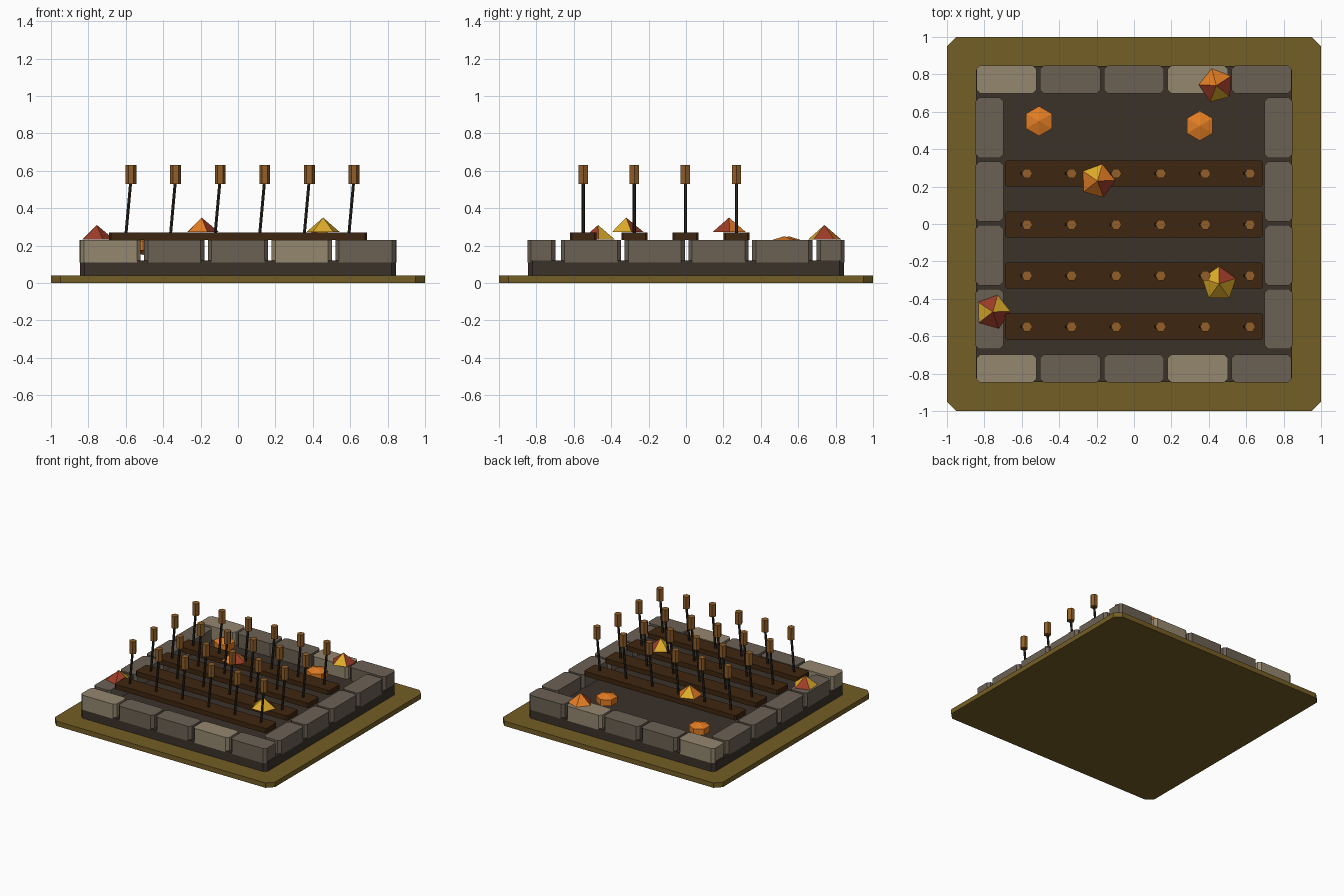
import bpy, bmesh, math
from mathutils import Matrix, Vector

if "Cube" in bpy.data.objects:
    bpy.data.objects.remove(bpy.data.objects["Cube"])


def material(name, r, g, b):
    m = bpy.data.materials.new(name)
    lin = [((c / 255 + 0.055) / 1.055) ** 2.4 for c in (r, g, b)]
    m.diffuse_color = (*lin, 1)
    m.use_nodes = True
    m.node_tree.nodes["Principled BSDF"].inputs["Base Color"].default_value = m.diffuse_color
    return m


GROUND = material("dry_grass", 116, 94, 37)
SOIL = material("soil", 59, 50, 42)
STONE = material("grey_stone", 108, 97, 84)
LIGHT = material("pale_stone", 148, 135, 110)
PLANK = material("dark_earth_row", 62, 38, 16)
STEM = material("dark_stem", 44, 38, 30)
HEAD = material("brown_seed_head", 146, 95, 40)
ORANGE = material("orange", 226, 125, 36)
RED = material("rust_red", 158, 60, 40)
YELLOW = material("golden_yellow", 222, 172, 42)


def finish(name, bm, *mats):
    bmesh.ops.recalc_face_normals(bm, faces=bm.faces)
    me = bpy.data.meshes.new(name)
    bm.to_mesh(me)
    bm.free()
    for m in mats:
        me.materials.append(m)
    ob = bpy.data.objects.new(name, me)
    bpy.context.collection.objects.link(ob)
    return ob


def slab(name, x, y, sx, sy, z0, z1, cut, mat):
    """Box with chamfered vertical corners."""
    bm = bmesh.new()
    a, b = sx / 2, sy / 2
    pts = [(a, b - cut), (a - cut, b), (cut - a, b), (-a, b - cut),
           (-a, cut - b), (cut - a, -b), (a - cut, -b), (a, cut - b)]
    face = bm.faces.new([bm.verts.new((x + px, y + py, z0)) for px, py in pts])
    top = bmesh.ops.extrude_face_region(bm, geom=[face])["geom"]
    bmesh.ops.translate(bm, vec=(0, 0, z1 - z0),
                        verts=[v for v in top if isinstance(v, bmesh.types.BMVert)])
    return finish(name, bm, mat)


def rod(name, p, q, radius, sides, mat):
    """Cylinder between two points."""
    p, q = Vector(p), Vector(q)
    d = q - p
    rot = Vector((0, 0, 1)).rotation_difference(d).to_matrix().to_4x4()
    bm = bmesh.new()
    bmesh.ops.create_cone(bm, cap_ends=True, segments=sides, radius1=radius,
                          radius2=radius, depth=d.length,
                          matrix=Matrix.Translation((p + q) / 2) @ rot)
    return finish(name, bm, mat)


# Ground plate and soil bed
slab("ground_plate", 0, 0, 2, 2, 0, 0.04, 0.05, GROUND)
slab("soil_bed", 0, 0, 1.692, 1.692, 0.03, 0.12, 0.025, SOIL)

# Stone border: five along front and back, four along each side
for s in (-1, 1):
    for i in range(5):
        slab("border_stone", (i - 2) * 0.341, s * 0.773, 0.322, 0.15, 0.11, 0.23,
             0.02, LIGHT if i in (0, 3) else STONE)
    for i in range(4):
        slab("side_stone", s * 0.773, (i - 1.5) * 0.341 + 0.003, 0.15, 0.322,
             0.11, 0.23, 0.02, STONE)

# Planting rows with leaning stems and six-sided seed heads
for r in range(4):
    y = 0.27 - r * 0.273
    slab("planting_row", 0, y, 1.38, 0.14, 0.23, 0.27, 0.01, PLANK)
    for i in range(6):
        x = -0.572 + i * 0.2384
        rod("stem", (x - 0.029, y, 0.24), (x, y, 0.56), 0.009, 6, STEM)
        bm = bmesh.new()
        bmesh.ops.create_circle(bm, cap_ends=True, segments=6, radius=0.029,
                                matrix=Matrix.Translation((x, y, 0.53))
                                @ Matrix.Rotation(math.pi / 2, 4, 'Z'))
        top = bmesh.ops.extrude_face_region(bm, geom=bm.faces[:])["geom"]
        bmesh.ops.translate(bm, vec=(0, 0, 0.10),
                            verts=[v for v in top if isinstance(v, bmesh.types.BMVert)])
        ob = finish("seed_head", bm, HEAD)

# Flattened low-poly pumpkins (points of the hexagon towards +-y)
for x, y in ((-0.508, 0.55), (0.352, 0.525)):
    bm = bmesh.new()
    bmesh.ops.create_uvsphere(bm, u_segments=6, v_segments=3, radius=1)
    # turn a ring vertex onto the y axis
    v = max(bm.verts, key=lambda v: v.co.x ** 2 + v.co.y ** 2).co
    turn = math.pi / 2 - math.atan2(v.y, v.x)
    bmesh.ops.transform(bm, verts=bm.verts, matrix=Matrix.Translation((x, y, 0.20))
                        @ Matrix.Diagonal((0.092, 0.092, 0.05, 1))
                        @ Matrix.Rotation(turn, 4, 'Z'))
    finish("pumpkin", bm, ORANGE)

# Five-sided leaf piles; one colour per face: o = 0, r = 1, y = 2
piles = [(-0.755, -0.47, 0.23, 2, "yryrr"), (-0.195, 0.23, 0.27, 2, "oyoor"),
         (0.455, -0.32, 0.27, 18, "ryyyy"), (0.44, 0.74, 0.23, 33, "ooryr")]
for x, y, z, start, colours in piles:
    bm = bmesh.new()
    tip = bm.verts.new((x, y, z + 0.08))
    ring = []
    for k in range(5):
        a = math.radians(start + 72 * k)
        ring.append(bm.verts.new((x + 0.094 * math.cos(a), y + 0.094 * math.sin(a), z + 0.002)))
    for k in range(5):
        f = bm.faces.new((ring[k], ring[(k + 1) % 5], tip))
        f.material_index = "ory".index(colours[k])
    bm.faces.new(ring[::-1])
    finish("leaf_pile", bm, ORANGE, RED, YELLOW)
